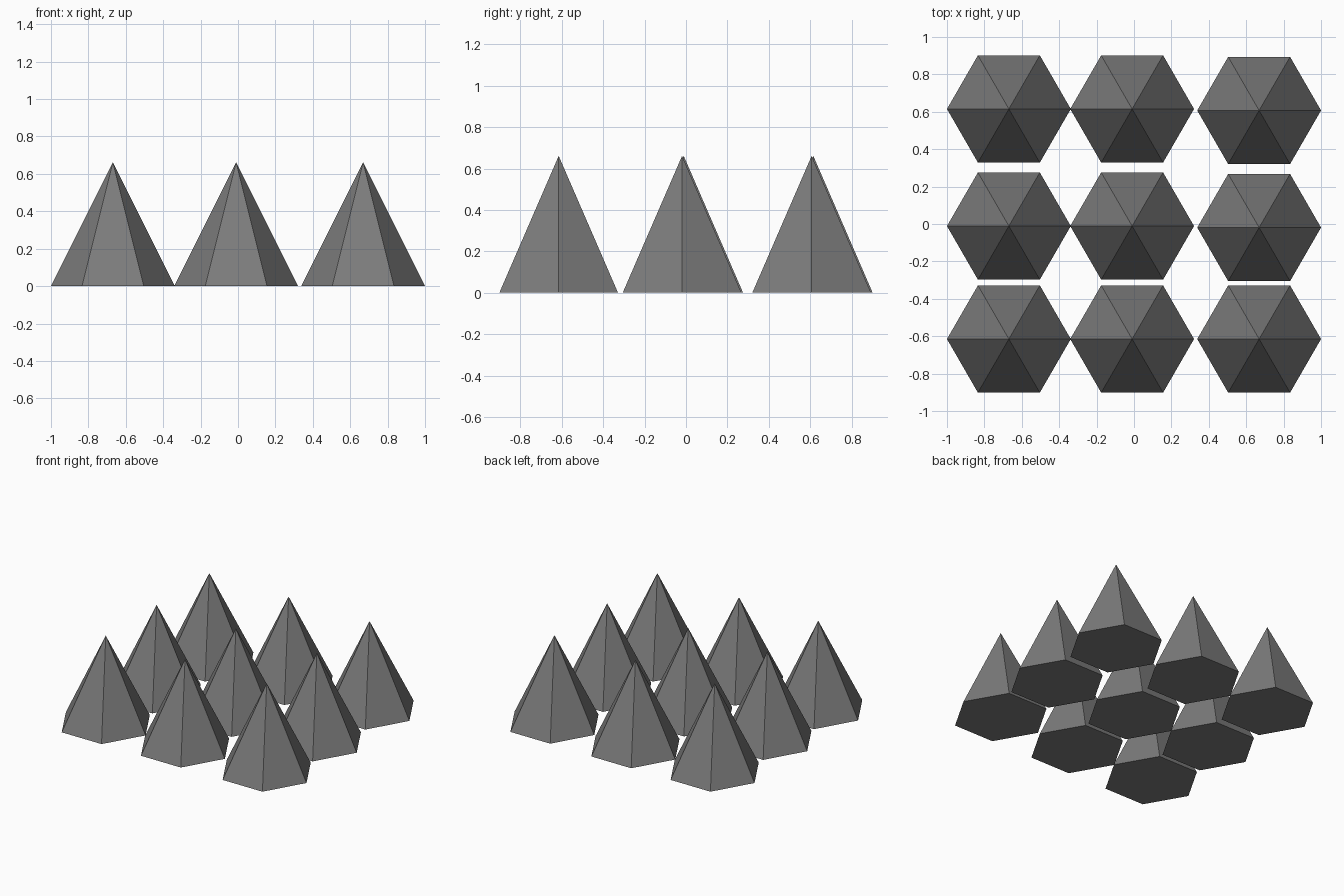
import bpy

if "Cube" in bpy.data.objects:
    bpy.data.objects.remove(bpy.data.objects["Cube"])

RADIUS = 0.331
HEIGHT = 0.661

# Dark grey shared by all the spikes
dark_grey = bpy.data.materials.new("dark_grey")
dark_grey.diffuse_color = (0.2, 0.2, 0.2, 1)
dark_grey.use_nodes = True
dark_grey.node_tree.nodes["Principled BSDF"].inputs["Base Color"].default_value = dark_grey.diffuse_color


def spike(name, x, y):
    # Hexagonal pyramid with corners pointing along x
    bpy.ops.mesh.primitive_cone_add(
        vertices=6, radius1=RADIUS, radius2=0, depth=HEIGHT,
        end_fill_type='NGON', location=(x, y, HEIGHT / 2),
        rotation=(0, 0, 1.5707963))
    obj = bpy.context.object
    obj.name = name
    obj.data.materials.append(dark_grey)


# Three columns of three spikes; the back rows of the right column sit slightly forward
columns = {
    "left": (-0.669, (-0.615, -0.011, 0.615)),
    "middle": (-0.01, (-0.615, -0.011, 0.615)),
    "right": (0.669, (-0.615, -0.019, 0.607)),
}
for side, (x, rows) in columns.items():
    for row, y in zip(("front", "centre", "back"), rows):
        spike(f"spike_{row}_{side}", x, y)
